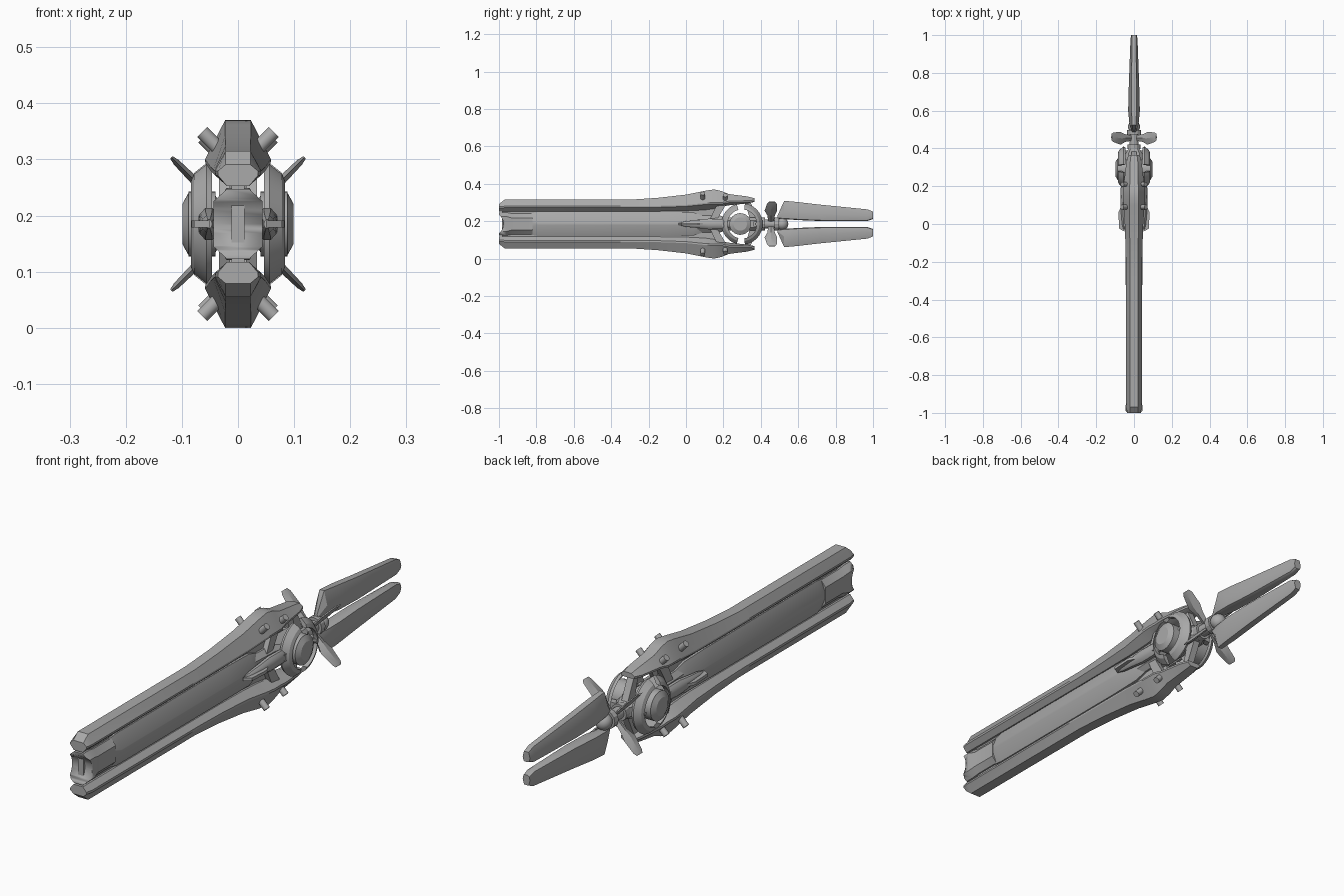
import bpy, bmesh, math
from mathutils import Vector, Matrix

if "Cube" in bpy.data.objects:
    bpy.data.objects.remove(bpy.data.objects["Cube"])

C = 0.185  # height of the long axis
grey = bpy.data.materials.new("hull grey")
grey.diffuse_color = (0.4, 0.4, 0.4, 1)
grey.use_nodes = True
grey.node_tree.nodes["Principled BSDF"].inputs["Base Color"].default_value = grey.diffuse_color


def finish(name, bm, mx=False, mz=False, angle=25):
    """Mirror the part across the long axis, then make an object of it."""
    for on, scale in ((mx, (-1, 1, 1)), (mz, (1, 1, -1))):
        if on:
            copy = bmesh.ops.duplicate(bm, geom=bm.verts[:] + bm.edges[:] + bm.faces[:])
            verts = [g for g in copy["geom"] if isinstance(g, bmesh.types.BMVert)]
            bmesh.ops.scale(bm, vec=scale, verts=verts)
    bmesh.ops.translate(bm, vec=(0, 0, C), verts=bm.verts)
    bmesh.ops.recalc_face_normals(bm, faces=bm.faces)
    me = bpy.data.meshes.new(name)
    bm.to_mesh(me)
    bm.free()
    me.materials.append(grey)
    ob = bpy.data.objects.new(name, me)
    bpy.context.collection.objects.link(ob)
    bpy.ops.object.select_all(action='DESELECT')
    ob.select_set(True)
    bpy.context.view_layer.objects.active = ob
    bpy.ops.object.shade_smooth_by_angle(angle=math.radians(angle))
    return ob


def loft(name, rings, closed=False, **kw):
    """Skin a row of equal rings of points and cap the ends."""
    bm = bmesh.new()
    rows = [[bm.verts.new(p) for p in r] for r in rings]
    pairs = list(zip(rows, rows[1:])) + ([(rows[-1], rows[0])] if closed else [])
    for a, b in pairs:
        for i in range(len(a)):
            j = (i + 1) % len(a)
            bm.faces.new((a[i], a[j], b[j], b[i]))
    if not closed:
        bm.faces.new(rows[0])
        bm.faces.new(rows[-1])
    return finish(name, bm, **kw)


def section(y, half):
    """Full ring in the xz plane from its right half, listed top to bottom."""
    return [(x, y, z) for x, z in half] + [(-x, y, z) for x, z in reversed(half)]


def octagon(y, w, h, cw, ch):
    return section(y, [(cw, h), (w, ch), (w, -ch), (cw, -h)])


def box(name, x, y, z, **kw):
    return loft(name, [[(a, y[0], z[0]), (a, y[1], z[0]), (a, y[1], z[1]), (a, y[0], z[1])]
                       for a in x], **kw)


def rod(name, a, b, r, r2=None, n=16, **kw):
    a, b = Vector(a), Vector(b)
    bm = bmesh.new()
    rot = (b - a).to_track_quat('Z', 'Y').to_matrix().to_4x4()
    bmesh.ops.create_cone(bm, cap_ends=True, segments=n, radius1=r, radius2=r2 or r,
                          depth=(b - a).length,
                          matrix=Matrix.Translation((a + b) / 2) @ rot)
    return finish(name, bm, **kw)


def arc(name, profile, y, start, end, n=28, **kw):
    """Sweep a (radius, x) profile around a sideways axis."""
    rings = []
    for i in range(n + 1):
        t = math.radians(start + (end - start) * i / n)
        rings.append([(x, y + r * math.cos(t), r * math.sin(t)) for r, x in profile])
    return loft(name, rings, **kw)


# Long armoured rails: y, top z, widest z, bottom z, top half width, widest half width
stations = [(-1.0, .106, .094, .068, .022, .036), (-.97, .130, .095, .068, .022, .041),
            (-.30, .130, .095, .068, .022, .042), (-.15, .140, .097, .068, .022, .044),
            (0, .157, .102, .070, .023, .049), (.10, .177, .112, .075, .023, .056),
            (.15, .185, .115, .082, .023, .059), (.19, .176, .115, .092, .023, .058),
            (.23, .160, .122, .100, .022, .052), (.33, .147, .125, .110, .020, .040),
            (.365, .138, .128, .118, .016, .030)]
loft("rail", [section(y, [(wt, t), (w, m), (w * .98, m - .008), (.02, b)])
              for y, t, m, b, wt, w in stations], mz=True)

# Central keeled hull with a chevron front
loft("hull", [octagon(-.84, .030, .055, .016, .02), octagon(-.79, .043, .064, .020, .006),
              octagon(-.1, .044, .064, .020, .006), octagon(.04, .046, .062, .022, .006),
              octagon(.09, .034, .045, .018, .01)])
box("spine", (-.012, .012), (-.985, .16), (-.085, .085))

# Muzzle with a hollowed front
muzzle = loft("muzzle", [octagon(-1, .044, .062, .020, .040),
                         octagon(-.96, .044, .062, .020, .040),
                         octagon(-.93, .038, .056, .018, .032),
                         octagon(-.82, .038, .056, .018, .032)])
cutter = rod("muzzle_cutter", (-.1, -1.04, 0), (.1, -1.04, 0), .064, n=48)
cutter.hide_render = True
cutter.hide_viewport = True
cut = muzzle.modifiers.new("hollow", 'BOOLEAN')
cut.operation = 'DIFFERENCE'
cut.object = cutter

# Side pods pointing forward, each with a thin blade
loft("side_pod", [[(.052 + w * math.cos(t), y, h * math.sin(t))
                   for t in (math.tau * i / 10 for i in range(10))]
                  for y, w, h in ((-.03, .006, .008), (0, .013, .016), (.06, .018, .022),
                                  (.12, .020, .030), (.2, .018, .028), (.24, .010, .02))],
     mx=True, angle=40)
loft("pod_blade", [[(.05, -.04, z), (.078, -.025, z), (.083, .06, z), (.07, .09, z),
                    (.05, .09, z)] for z in (-.006, .006)], mx=True)

# Core behind the hull
loft("core", [octagon(.06, .034, .045, .018, .025), octagon(.18, .040, .045, .022, .025),
              octagon(.22, .045, .034, .03, .02), octagon(.37, .045, .034, .03, .02),
              octagon(.40, .028, .028, .018, .018)])
loft("core_brace", [[(x, .13, .03), (x, .17, .03), (x, .22, .115), (x, .17, .115)]
                    for x in (.014, .034)], mx=True, mz=True)
loft("rear_brace", [[(x, .34, .03), (x, .385, .03), (x, .34, .125), (x, .315, .125)]
                    for x in (-.014, .014)], mz=True)

# Dished rings and round hubs on both sides
ring = [(.078, .084), (.092, .078), (.110, .056), (.106, .046), (.078, .066)]
arc("rear_ring", ring, .3, -82, 82, mx=True)
arc("front_ring", ring, .3, 105, 255, mx=True)
rod("hub", (.04, .29, 0), (.088, .29, 0), .058, n=32, mx=True)
rod("hub_cap", (.088, .29, 0), (.099, .29, 0), .056, .036, n=32, mx=True)
for y in (.205, .375):
    box("ring_bridge", (.035, .07), (y - .013, y + .013), (-.014, .014), mx=True)
rod("cross_pin", (-.085, .375, 0), (.085, .375, 0), .007, n=10)

# Diagonal pegs on the rails
for y, x, z in ((.09, .052, .152), (.21, .05, .142)):
    d = .016
    rod("peg", (x - 2 * d, y, z - 2 * d), (x + d * .75, y, z + d * .75), .0125,
        mx=True, mz=True)

# Tail boom with collars and a rounded end
rod("tail_boom", (0, .38, 0), (0, .50, 0), .024)
for y, r in ((.41, .034), (.485, .036)):
    rod("collar", (0, y - .012, 0), (0, y + .012, 0), r, n=12)
bm = bmesh.new()
bmesh.ops.create_uvsphere(bm, u_segments=20, v_segments=12, radius=.032,
                          matrix=Matrix.Translation((0, .515, 0)))
finish("tail_cap", bm, angle=40)

# Four diagonal fins: distance from the axis, front and rear edges
s = math.sqrt(.5)
loft("fin", [[(s * (r + o), y, s * (r - o)) for y, o in
              ((f, 0), ((f + b) / 2, t), (b, 0), ((f + b) / 2, -t))]
             for r, f, b, t in ((.02, .44, .47, .006), (.065, .435, .475, .007),
                                (.10, .420, .487, .008), (.155, .434, .485, .006),
                                (.168, .442, .477, .003))], mx=True, mz=True)

# Twin tail blades: y, bottom z, top z, half width, top half width
loft("tail_blade", [section(y, [(wt, t), (w, b + (t - b) * .45), (w * .8, b + .004),
                                (w * .4, b)])
                    for y, b, t, w, wt in ((.488, .028, .042, .010, .005),
                                           (.525, .026, .124, .024, .010),
                                           (.60, .021, .117, .031, .013),
                                           (.72, .016, .103, .028, .013),
                                           (.97, .016, .078, .019, .011),
                                           (1.0, .026, .066, .016, .010))], mz=True)
